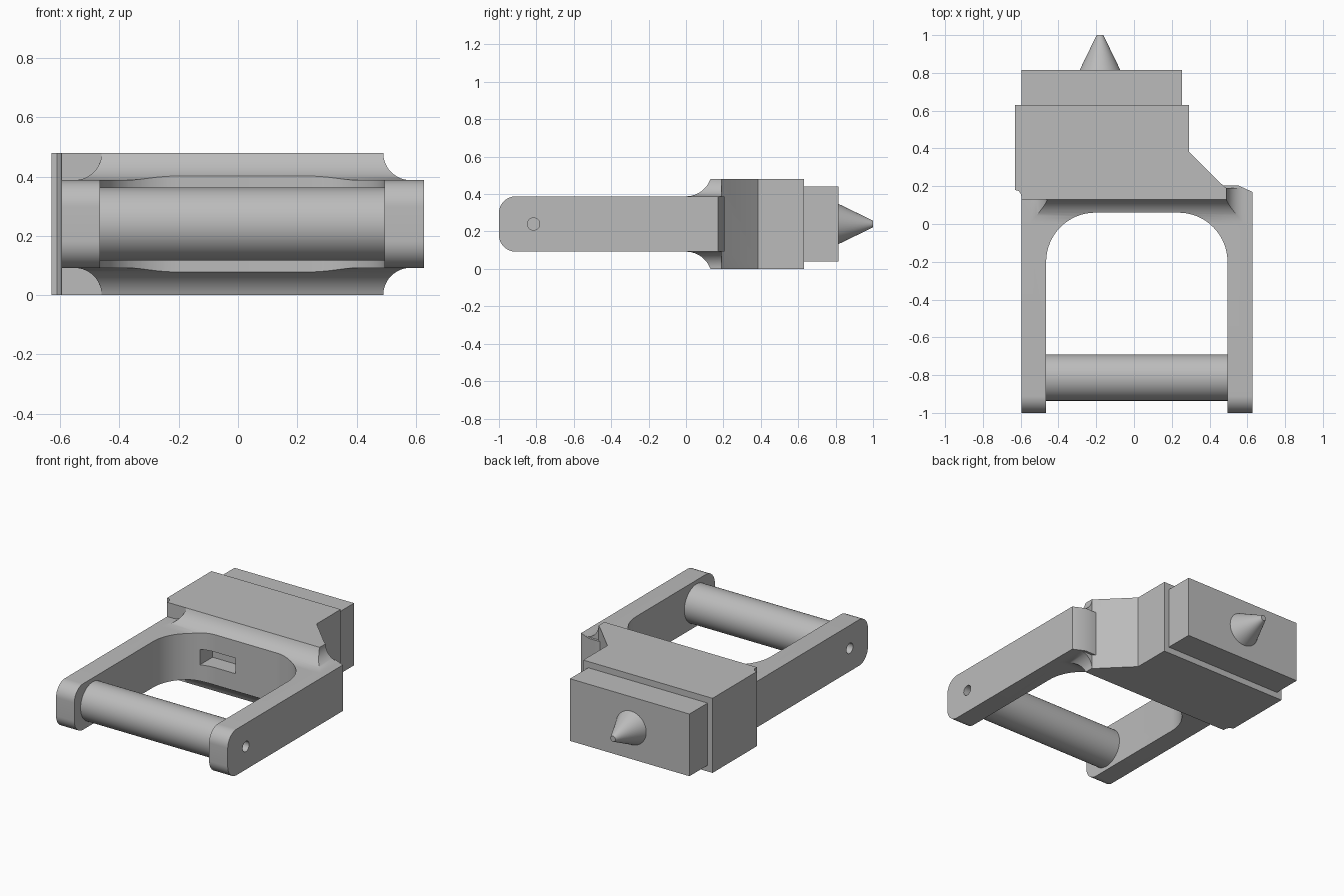
import bpy, bmesh, math
from mathutils import Vector

cube = bpy.data.objects.get("Cube")
if cube:
    bpy.data.objects.remove(cube, do_unlink=True)

MID = 0.24        # mid height of every part
ARM = 0.148       # half height of the frame arms
BLOCK = 0.24      # half height of the main block

grey = bpy.data.materials.new("plain_grey")
grey.use_nodes = True
grey.diffuse_color = (0.5, 0.5, 0.5, 1)
grey.node_tree.nodes["Principled BSDF"].inputs["Base Color"].default_value = (0.5, 0.5, 0.5, 1)


def loft(name, rings):
    """Closed solid through a list of rings with equal point counts."""
    bm = bmesh.new()
    loops = [[bm.verts.new(p) for p in ring] for ring in rings]
    n = len(loops[0])
    for a, b in zip(loops, loops[1:]):
        for i in range(n):
            j = (i + 1) % n
            bm.faces.new((a[i], a[j], b[j], b[i]))
    bm.faces.new(loops[0])
    bm.faces.new(loops[-1])
    bmesh.ops.recalc_face_normals(bm, faces=bm.faces)
    mesh = bpy.data.meshes.new(name)
    bm.to_mesh(mesh)
    bm.free()
    mesh.materials.append(grey)
    obj = bpy.data.objects.new(name, mesh)
    bpy.context.collection.objects.link(obj)
    return obj


def prism_z(name, pts, lo, hi):
    return loft(name, [[(x, y, z) for x, y in pts] for z in (lo, hi)])


def prism_x(name, pts, lo, hi):
    return loft(name, [[(x, y, z) for y, z in pts] for x in (lo, hi)])


def box(name, x0, x1, y0, y1, half):
    return prism_z(name, [(x0, y0), (x1, y0), (x1, y1), (x0, y1)], MID - half, MID + half)


def arc(cx, cy, r, a0, a1, n):
    angles = [math.radians(a0 + (a1 - a0) * i / n) for i in range(n + 1)]
    return [(cx + r * math.cos(a), cy + r * math.sin(a)) for a in angles]


def circle(cx, cy, r, n=48):
    return arc(cx, cy, r, 0, 360, n)[:-1]


def combine(obj, other, operation):
    """Apply a boolean and discard the second solid."""
    mod = obj.modifiers.new(operation, 'BOOLEAN')
    mod.operation, mod.object, mod.solver = operation, other, 'EXACT'
    bpy.context.view_layer.objects.active = obj
    bpy.ops.object.modifier_apply(modifier=mod.name)
    bpy.data.objects.remove(other, do_unlink=True)


def smooth(obj):
    bpy.ops.object.select_all(action='DESELECT')
    obj.select_set(True)
    bpy.context.view_layer.objects.active = obj
    bpy.ops.object.shade_smooth_by_angle(angle=math.radians(28))


# Frame slab with rounded front ends
R = 0.09
side = [(0.205, MID + ARM)]
side += arc(-1 + R, MID + ARM - R, R, 90, 180, 12)
side += arc(-1 + R, MID - ARM + R, R, 180, 270, 12)
side += [(0.205, MID - ARM)]
body = prism_x("frame_and_block", side, -0.595, 0.627)
corner = prism_z("corner_cutter", [(0.55, 0.205), (0.627, 0.17), (0.7, 0.17), (0.7, 0.3), (0.55, 0.3)], -0.1, 0.6)
combine(body, corner, 'DIFFERENCE')

# Concave flare rising from the arms to the full block height, above and below
rings = []
STEPS = 12
RUN, RISE = 0.13, BLOCK - ARM
big_r = (RUN ** 2 + RISE ** 2) / (2 * RISE)
for i in range(STEPS + 1):
    t = i / STEPS
    h = ARM + RISE * (1 - math.cos(t * math.pi / 2))
    dx = RISE * (1 - math.sin(t * math.pi / 2))
    dy = RUN - math.sqrt(max(0, big_r ** 2 - (ARM + big_r - h) ** 2))
    rings.append((h, dx, dy))
levels = [(-h, dx, dy) for h, dx, dy in reversed(rings)] + rings
flare = loft("flare", [[(-0.46 - dx, 0.13 - dy, MID + h), (0.49 + dx, 0.13 - dy, MID + h),
                        (0.49 + dx, 0.19, MID + h), (-0.46 - dx, 0.19, MID + h)]
                       for h, dx, dy in levels])
combine(body, flare, 'UNION')

# Main block with the slanted side and the small notch
outline = [(-0.63, 0.63), (-0.63, 0.18), (-0.61, 0.175), (-0.598, 0.157), (-0.595, 0.13),
           (0.49, 0.13), (0.49, 0.19), (0.47, 0.205), (0.29, 0.385), (0.29, 0.63)]
block = prism_z("block", outline, MID - BLOCK, MID + BLOCK)
combine(body, block, 'UNION')

# U-shaped opening between the arms
opening = [(-0.465, -1.2)] + arc(-0.205, -0.2, 0.26, 180, 90, 20)
opening += arc(0.235, -0.2, 0.26, 90, 0, 20) + [(0.495, -1.2)]
combine(body, prism_z("opening_cutter", opening, -0.1, 0.6), 'DIFFERENCE')

# Pocket in the inner wall and pin holes through the arms
combine(body, box("pocket_cutter", -0.3, -0.06, 0, 0.17, 0.05), 'DIFFERENCE')
combine(body, prism_x("pin_cutter", circle(-0.815, MID, 0.033, 24), -1, 1), 'DIFFERENCE')
smooth(body)

# Round cross rod
smooth(prism_x("cross_rod", circle(-0.813, MID, 0.123), -0.466, 0.496))

# Stepped rear block
box("rear_block", -0.595, 0.255, 0.625, 0.815, 0.2)

# Pointed tip on the rear
tip = loft("rear_tip", [[(x, y, z) for x, z in circle(-0.18, MID, r)]
                        for y, r in ((0.81, 0.11), (1.0, 0.018))])
smooth(tip)
